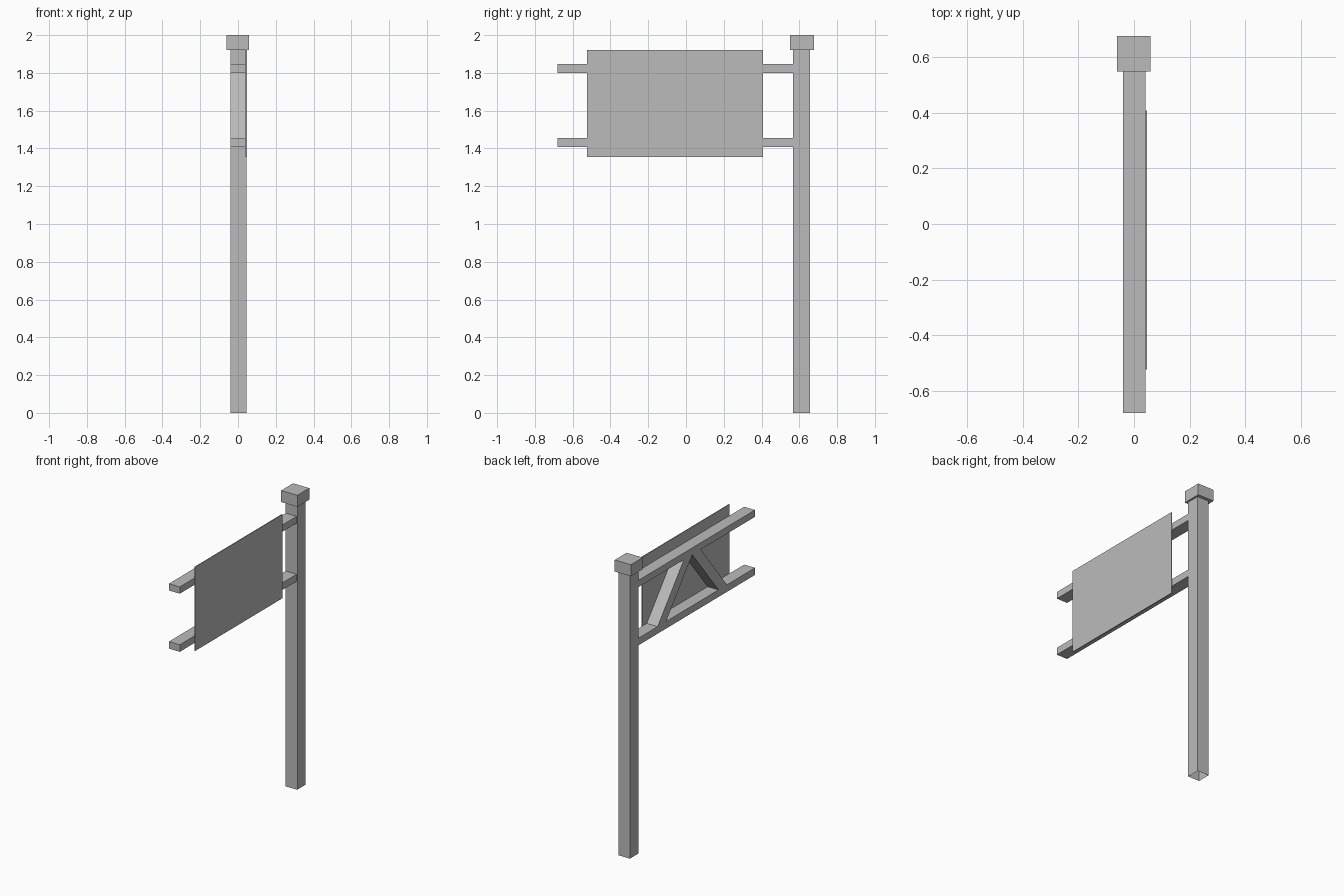
import bpy, bmesh

cube = bpy.data.objects.get("Cube")
if cube:
    bpy.data.objects.remove(cube, do_unlink=True)

grey = bpy.data.materials.new("plain grey")
grey.use_nodes = True
colour = (0.5, 0.5, 0.5, 1)
grey.diffuse_color = colour
grey.node_tree.nodes["Principled BSDF"].inputs["Base Color"].default_value = colour


def prism(name, outline, x0, x1, open_bottom=False):
    """Extrude a (y, z) outline from x0 to x1."""
    bm = bmesh.new()
    face = bm.faces.new([bm.verts.new((x0, y, z)) for y, z in outline])
    new = bmesh.ops.extrude_face_region(bm, geom=[face])["geom"]
    bmesh.ops.translate(bm, vec=(x1 - x0, 0, 0),
                        verts=[v for v in new if isinstance(v, bmesh.types.BMVert)])
    bmesh.ops.recalc_face_normals(bm, faces=bm.faces)
    if open_bottom:
        under = [f for f in bm.faces if f.normal.z < -0.9]
        bmesh.ops.delete(bm, geom=under, context='FACES_ONLY')
    mesh = bpy.data.meshes.new(name)
    bm.to_mesh(mesh)
    bm.free()
    mesh.materials.append(grey)
    obj = bpy.data.objects.new(name, mesh)
    bpy.context.collection.objects.link(obj)
    return obj


def box(name, x, y, z, **options):
    outline = [(y[0], z[0]), (y[1], z[0]), (y[1], z[1]), (y[0], z[1])]
    return prism(name, outline, *x, **options)


# Upright post, hollow at the foot, with a square cap
box("post", (-0.04, 0.046), (0.567, 0.656), (0, 1.925), open_bottom=True)
box("post_cap", (-0.062, 0.059), (0.55, 0.677), (1.922, 2.0))

# Two horizontal arms
lower_top, upper_bottom = 1.455, 1.80
box("lower_arm", (-0.04, 0.041), (-0.68, 0.567), (1.407, lower_top))
box("upper_arm", (-0.04, 0.041), (-0.68, 0.567), (upper_bottom, 1.846))

# Pair of diagonal braces meeting under the upper arm
middle, spread, width = -0.01, 0.28, 0.09
for name, side in (("rear_brace", 1), ("front_brace", -1)):
    foot = middle + side * spread
    prism(name, [(foot, lower_top), (foot + side * width, lower_top),
                 (middle + side * width, upper_bottom), (middle, upper_bottom)],
          -0.04, 0.041)

# Thin sign board on the left faces of the arms
box("sign_board", (0.041, 0.047), (-0.525, 0.408), (1.355, 1.922))
